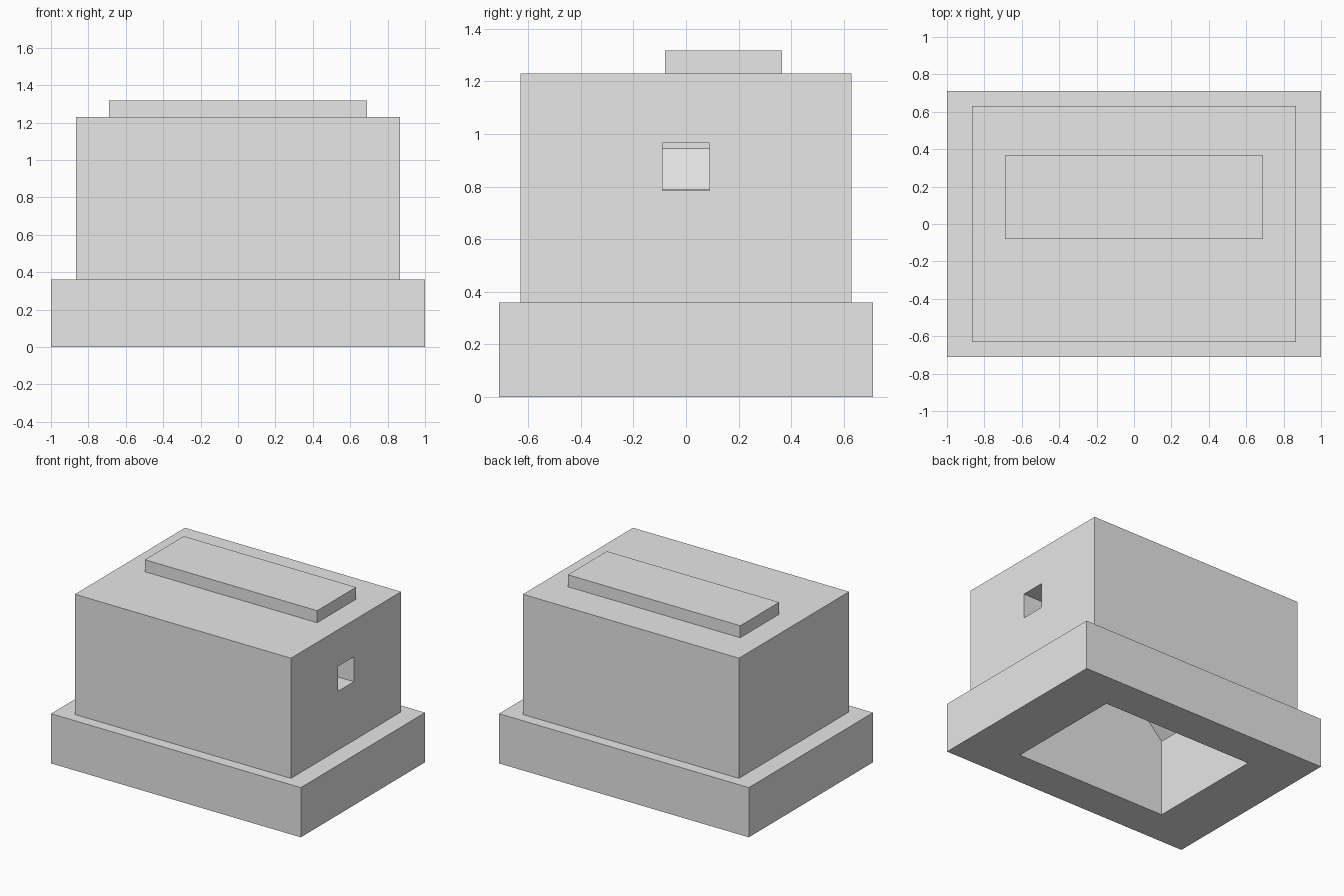
import bpy
import bmesh

cube = bpy.data.objects.get("Cube")
if cube:
    bpy.data.objects.remove(cube, do_unlink=True)

# One plain grey for everything
grey = bpy.data.materials.new("plain_grey")
grey.use_nodes = True
grey.diffuse_color = (0.8, 0.8, 0.8, 1)
grey.node_tree.nodes["Principled BSDF"].inputs["Base Color"].default_value = (0.8, 0.8, 0.8, 1)


def prism(name, profile, y0, y1):
    """Extrude an x-z profile from y0 to y1."""
    bm = bmesh.new()
    face = bm.faces.new([bm.verts.new((x, y0, z)) for x, z in profile])
    grown = bmesh.ops.extrude_face_region(bm, geom=[face])["geom"]
    verts = [v for v in grown if isinstance(v, bmesh.types.BMVert)]
    bmesh.ops.translate(bm, verts=verts, vec=(0, y1 - y0, 0))
    bmesh.ops.recalc_face_normals(bm, faces=bm.faces)
    mesh = bpy.data.meshes.new(name)
    bm.to_mesh(mesh)
    bm.free()
    mesh.materials.append(grey)
    obj = bpy.data.objects.new(name, mesh)
    bpy.context.collection.objects.link(obj)
    return obj


def block(name, half_x, y0, y1, z0, z1):
    corners = [(-half_x, z0), (half_x, z0), (half_x, z1), (-half_x, z1)]
    return prism(name, corners, y0, y1)


def cut(obj, cutter):
    mod = obj.modifiers.new("cut", "BOOLEAN")
    mod.operation = "DIFFERENCE"
    mod.solver = "EXACT"
    mod.object = cutter
    bpy.context.view_layer.objects.active = obj
    bpy.ops.object.modifier_apply(modifier=mod.name)


# Stacked solid blocks
base = block("base_plinth", 1.0, -0.71, 0.71, 0, 0.36)
body = block("main_body", 0.865, -0.63, 0.63, 0.36, 1.23)
block("top_plate", 0.69, -0.08, 0.365, 1.23, 1.317)

# Hollow open at the bottom, with sloping shoulders under a flat ceiling
half = [(0.605, -0.1), (0.605, 0.553), (0.213, 0.945)]
cavity = prism("cavity_cutter", half + [(-x, z) for x, z in reversed(half)], -0.44, 0.44)

# Square side port ending on a sloped back wall
port = prism("port_cutter",
             [(0.95, 0.785), (0.388, 0.785), (0.388, 0.79), (0.233, 0.945),
              (0.233, 0.965), (0.95, 0.965)], -0.09, 0.09)

cut(base, cavity)
cut(body, cavity)
cut(body, port)
for helper in (cavity, port):
    bpy.data.objects.remove(helper, do_unlink=True)
